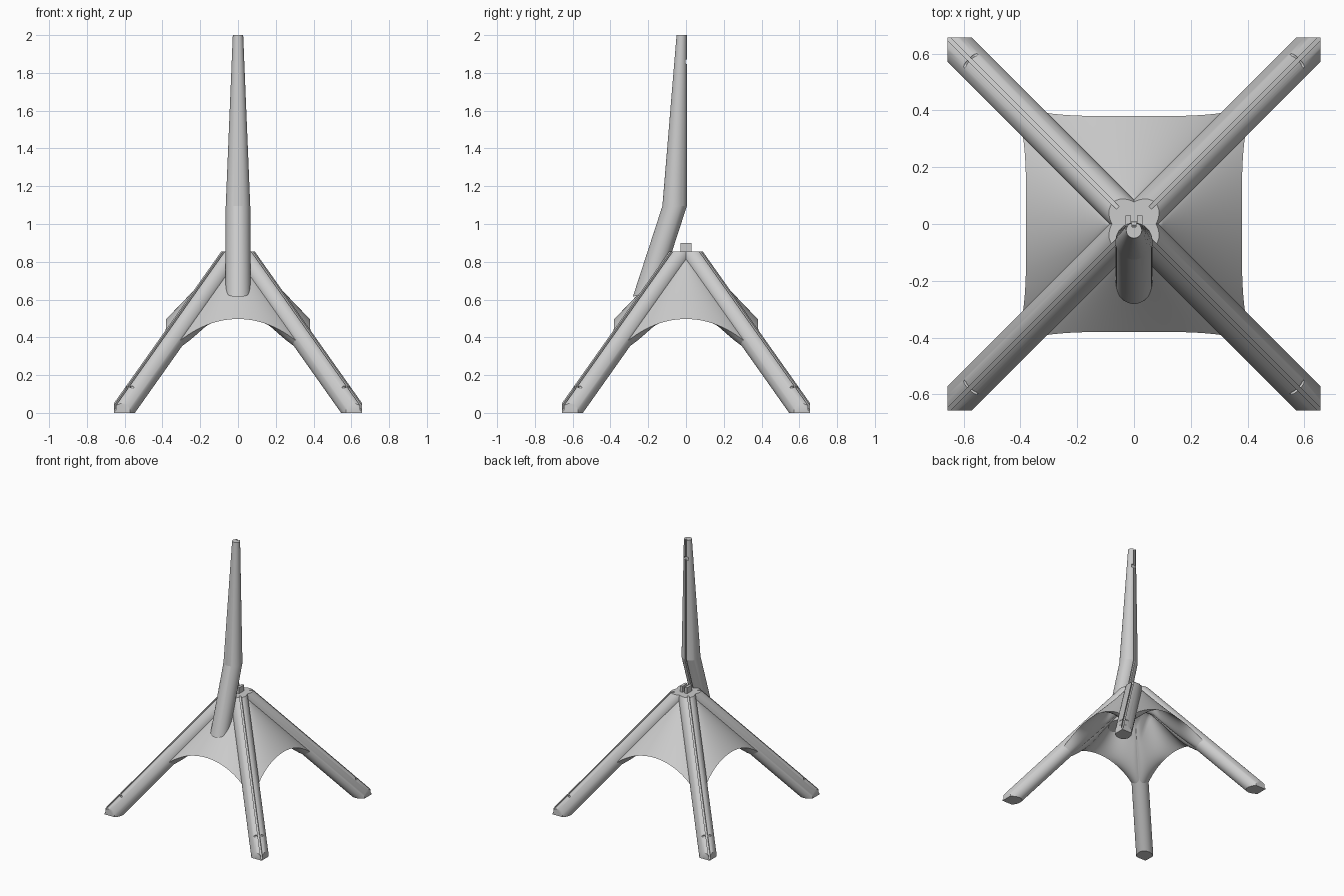
import bpy, bmesh, math
from mathutils import Vector

cube = bpy.data.objects.get("Cube")
if cube:
    bpy.data.objects.remove(cube)

GREY = (0.6, 0.6, 0.6, 1)
grey = bpy.data.materials.new("light_grey")
grey.use_nodes = True
grey.diffuse_color = GREY
grey.node_tree.nodes["Principled BSDF"].inputs["Base Color"].default_value = GREY


def finish(bm, name, angle=35):
    """Turn a bmesh into a shaded, coloured object."""
    bmesh.ops.recalc_face_normals(bm, faces=bm.faces)
    mesh = bpy.data.meshes.new(name)
    bm.to_mesh(mesh)
    bm.free()
    mesh.materials.append(grey)
    obj = bpy.data.objects.new(name, mesh)
    bpy.context.collection.objects.link(obj)
    bpy.ops.object.select_all(action='DESELECT')
    obj.select_set(True)
    bpy.context.view_layer.objects.active = obj
    bpy.ops.object.shade_smooth_by_angle(angle=math.radians(angle))
    return obj


def slotted_section(radius, half_slot, depth, sides=40):
    """Round outline with a narrow slot cut in at the top."""
    gap = math.asin(half_slot / radius)
    pts = []
    for i in range(sides + 1):
        a = gap + (2 * math.pi - 2 * gap) * i / sides
        pts.append((radius * math.sin(a), radius * math.cos(a)))
    floor = radius - depth
    return pts + [(-half_slot, floor), (half_slot, floor)]


def loft(rings):
    """Skin closed rings of points and cap both ends."""
    bm = bmesh.new()
    loops = [[bm.verts.new(p) for p in ring] for ring in rings]
    for a, b in zip(loops, loops[1:]):
        for i in range(len(a)):
            j = (i + 1) % len(a)
            bm.faces.new((a[i], a[j], b[j], b[i]))
    bm.faces.new(loops[0])
    bm.faces.new(loops[-1])
    return bm


def trim(bm, point, normal):
    """Cut away everything on the normal's side and close the cut."""
    geom = bm.verts[:] + bm.edges[:] + bm.faces[:]
    cut = bmesh.ops.bisect_plane(bm, geom=geom, plane_co=point, plane_no=normal,
                                 clear_outer=True)["geom_cut"]
    edges = [e for e in cut if isinstance(e, bmesh.types.BMEdge)]
    bmesh.ops.edgeloop_fill(bm, edges=edges)


def drill(obj, centre, axis, radius, length):
    """Cut a small cross hole."""
    bpy.ops.mesh.primitive_cylinder_add(vertices=16, radius=radius, depth=length,
                                        location=centre)
    cutter = bpy.context.object
    cutter.rotation_euler = Vector(axis).to_track_quat('Z', 'Y').to_euler()
    cutter.hide_render = True
    mod = obj.modifiers.new("hole", 'BOOLEAN')
    mod.operation, mod.solver, mod.object = 'DIFFERENCE', 'EXACT', cutter
    bpy.ops.object.select_all(action='DESELECT')
    obj.select_set(True)
    bpy.context.view_layer.objects.active = obj
    bpy.ops.object.modifier_apply(modifier=mod.name)
    bpy.data.objects.remove(cutter)


# Four slanted legs, trimmed flat at the hub, the floor and the outer square
APEX = Vector((0, 0, 0.876))
LEG_R = 0.06
REACH = 0.657
for sy, depth_name in ((-1, "front"), (1, "back")):
    for sx, side_name in ((1, "left"), (-1, "right")):
        along = Vector((sx, sy, -math.sqrt(2))) / 2
        up = Vector((sx, sy, math.sqrt(2))) / 2
        side = along.cross(up)
        section = slotted_section(LEG_R, 0.007, 0.018)
        bm = loft([[APEX + along * t + side * u + up * v for u, v in section]
                   for t in (-0.2, 1.6)])
        trim(bm, (0, 0, 0.855), (0, 0, 1))
        trim(bm, (0, 0, 0), (0, 0, -1))
        trim(bm, (sx * REACH, 0, 0), (sx, 0, 0))
        trim(bm, (0, sy * REACH, 0), (0, sy, 0))
        leg = finish(bm, f"{depth_name}_{side_name}_leg")
        drill(leg, APEX + along * 1.1 + up * 0.055, side, 0.006, 0.07)

# Arched skin: a top layer meeting the legs' sides, a lining passing below them
GAP = LEG_R * math.sqrt(2)
EDGE = 0.38


def middle_height(y):
    return APEX.z - LEG_R - 0.319 * ((y - GAP) / (EDGE - GAP)) ** 0.95


def top_height(x, y, out):
    touch = y - GAP
    z_mid = middle_height(y)
    z_touch = APEX.z - (y + touch) / math.sqrt(2)
    if x <= touch:
        return z_mid + (z_touch - z_mid) * (x / touch) ** 2
    return z_touch - 0.7 * (x - touch)


def lining_height(x, y, out):
    z_mid = min(middle_height(y) - 0.008, 0.72)
    z_under = APEX.z - math.sqrt(2) * (y + LEG_R) - 0.012
    z = z_mid + (z_under - z_mid) * math.sin(math.pi / 2 * min(1, x / y)) ** 2
    blend = (out / EDGE) ** 6
    return z + (top_height(x, y, out) - z) * blend


def add_skin(name, height, tip_z, n=48, m=20, start=0.088):
    """Four quarter sheets around a centre point, flared at the corners."""
    bm = bmesh.new()
    tip = bm.verts.new((0, 0, tip_z))
    for quarter in range(4):
        c, s = math.cos(quarter * math.pi / 2), math.sin(quarter * math.pi / 2)
        grid = []
        for i in range(m + 1):
            out = start + (EDGE - start) * i / m
            row = []
            for j in range(n + 1):
                u = 2 * j / n - 1
                x, y = 1.1 * u * out, out * (1 + 0.1 * u ** 4)
                row.append(bm.verts.new((c * x + s * y, s * x - c * y,
                                         height(abs(x), y, out))))
            grid.append(row)
        for j in range(n):
            bm.faces.new((tip, grid[0][j], grid[0][j + 1]))
            for a, b in zip(grid, grid[1:]):
                bm.faces.new((a[j], b[j], b[j + 1], a[j + 1]))
    bmesh.ops.remove_doubles(bm, verts=bm.verts, dist=0.0003)
    finish(bm, name, 80)


add_skin("canopy", top_height, 0.80)
add_skin("canopy_lining", lining_height, 0.70)

# Bent mast: leaning foot, then a taper with a straight back
rings = []
for z, y, r in ((0.5, -0.254, 0.065), (1.095, -0.06, 0.065), (2.0, -0.0225, 0.0275)):
    section = slotted_section(r, 0.007, 0.015)
    rings.append([Vector((u, y + v, z)) for u, v in section])
bm = loft(rings)
trim(bm, (0, -0.28, 0.615), (0, 0.35, -1))
mast = finish(bm, "mast", 12)
drill(mast, (0, 0.003, 1.86), (1, 0, 0), 0.012, 0.04)

# Slotted hinge block on the hub, with its cross pin
bm = bmesh.new()
for sx in (-1, 1):
    cheek = bmesh.ops.create_cube(bm, size=1)["verts"]
    bmesh.ops.scale(bm, vec=(0.02, 0.06, 0.065), verts=cheek)
    bmesh.ops.translate(bm, vec=(sx * 0.02, 0, 0.8675), verts=cheek)
finish(bm, "hinge_block")
bpy.ops.mesh.primitive_cylinder_add(vertices=16, radius=0.008, depth=0.05,
                                    location=(0, 0, 0.88),
                                    rotation=(0, math.pi / 2, 0))
pin = bpy.context.object
pin.name = "hinge_pin"
pin.data.materials.append(grey)
bpy.ops.object.shade_smooth_by_angle()
